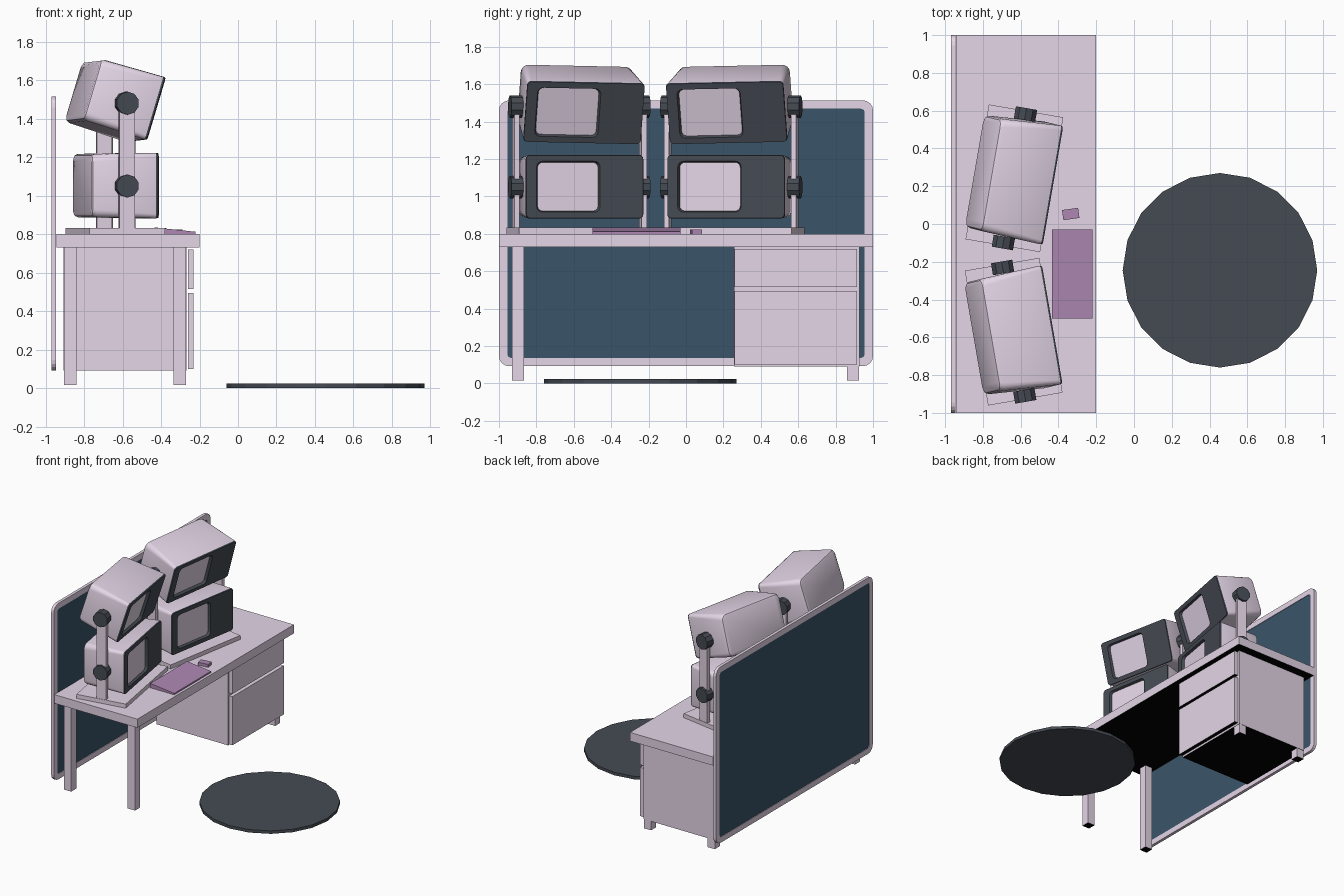
import bpy, bmesh, math
from mathutils import Matrix, Vector

if "Cube" in bpy.data.objects:
    bpy.data.objects.remove(bpy.data.objects["Cube"])


def material(name, rgb):
    m = bpy.data.materials.new(name)
    m.diffuse_color = (*rgb, 1)
    m.use_nodes = True
    m.node_tree.nodes["Principled BSDF"].inputs["Base Color"].default_value = m.diffuse_color
    return m


PALE = material("pale_mauve", (0.79, 0.68, 0.81))
DARK = material("dark_grey", (0.060, 0.070, 0.086))
BLUE = material("slate_blue", (0.042, 0.090, 0.138))
PURPLE = material("purple", (0.42, 0.245, 0.45))
BLACK = material("black", (0.0, 0.0, 0.0))


def finish(name, bm, mats, matrix=Matrix(), smooth=None):
    bmesh.ops.recalc_face_normals(bm, faces=bm.faces)
    me = bpy.data.meshes.new(name)
    bm.to_mesh(me)
    bm.free()
    for m in mats:
        me.materials.append(m)
    ob = bpy.data.objects.new(name, me)
    bpy.context.collection.objects.link(ob)
    ob.matrix_world = matrix
    if smooth:
        bpy.ops.object.select_all(action='DESELECT')
        ob.select_set(True)
        bpy.context.view_layer.objects.active = ob
        bpy.ops.object.shade_smooth_by_angle(angle=math.radians(smooth))
    return ob


def box(name, lo, hi, mat, matrix=Matrix(), black_back=False):
    """Box whose underside (and, if asked, -x side) is black."""
    bm = bmesh.new()
    bmesh.ops.create_cube(bm, size=1)
    for v in bm.verts:
        v.co = Vector([a + (c + 0.5) * (b - a) for a, b, c in zip(lo, hi, v.co)])
    bm.normal_update()
    for f in bm.faces:
        if f.normal.z < -0.9 or (black_back and f.normal.x < -0.9):
            f.material_index = 1
    return finish(name, bm, [mat, BLACK], matrix)


def cylinder(name, sides, r, depth, mat, matrix):
    bm = bmesh.new()
    bmesh.ops.create_cone(bm, cap_ends=True, segments=sides, radius1=r, radius2=r, depth=depth)
    return finish(name, bm, [mat], matrix)


def loft(name, rings, mats, matrix=Matrix(), smooth=None, seg=4):
    """Rounded rectangles along x: (x, centre_y, half_width, half_height, radius, material of next band)."""
    bm = bmesh.new()
    loops = []
    for x, cy, hw, hh, r, _ in rings:
        loop = []
        for k, (sy, sz) in enumerate(((1, 1), (-1, 1), (-1, -1), (1, -1))):
            for i in range(seg + 1):
                a = math.pi / 2 * (k + i / seg)
                loop.append(bm.verts.new((x, cy + sy * (hw - r) + r * math.cos(a),
                                          sz * (hh - r) + r * math.sin(a))))
        loops.append(loop)
    n = len(loops[0])
    for a, b, ring in zip(loops, loops[1:], rings):
        for i in range(n):
            j = (i + 1) % n
            bm.faces.new((a[i], a[j], b[j], b[i])).material_index = ring[5]
    first = bm.faces.new(loops[0])
    last = bm.faces.new(loops[-1])
    last.material_index = rings[-1][5]
    if name == "partition":
        first.material_index = 1
    return finish(name, bm, mats, matrix, smooth)


# partition panel behind the desk: pale frame, blue inset on both sides
w, h = 1.0, 0.711
loft("partition", [
    (-0.966, 0, w - 0.045, h - 0.045, 0.02, 0),
    (-0.970, 0, w - 0.045, h - 0.045, 0.02, 0),
    (-0.970, 0, w, h, 0.055, 0),
    (-0.946, 0, w, h, 0.055, 0),
    (-0.946, 0, w - 0.045, h - 0.045, 0.02, 0),
    (-0.950, 0, w - 0.045, h - 0.045, 0.02, 1)],
    [PALE, BLUE], Matrix.Translation((0, 0, 0.803)))

# desk: the cabinet encloses the two legs at its end
box("desk_top", (-0.942, -1, 0.73), (-0.2, 1, 0.80), PALE)
for x in (-0.905, -0.335):
    for y in (-0.93, 0.86):
        box("desk_leg", (x, y, 0.016), (x + 0.065, y + 0.065, 0.73), PALE)
box("drawer_cabinet", (-0.907, 0.256, 0.090), (-0.268, 0.927, 0.73), PALE)
box("upper_drawer_front", (-0.261, 0.258, 0.515), (-0.230, 0.915, 0.72), PALE, black_back=True)
box("lower_drawer_front", (-0.261, 0.258, 0.100), (-0.230, 0.915, 0.493), PALE, black_back=True)

# keyboard wedge and mouse
keyboard = box("keyboard", (-0.435, -0.5, 0.80), (-0.22, -0.03, 0.835), PURPLE)
for v in keyboard.data.vertices:
    if v.co.z > 0.81 and v.co.x > -0.3:
        v.co.z = 0.812
box("mouse", (-0.043, -0.027, 0), (0.043, 0.027, 0.024), PURPLE,
    Matrix.Translation((-0.335, 0.053, 0.80)) @ Matrix.Rotation(math.radians(8), 4, 'Z'))

# floor disc
cylinder("floor_disc", 20, 0.515, 0.024, DARK, Matrix.Translation((0.455, -0.245, 0.012)))

# casing from its back to the front, then into the recessed screen
CASING = [
    (-0.176, 0, 0.280, 0.143, 0.03, 0),
    (-0.170, 0, 0.294, 0.157, 0.04, 0),
    (-0.152, 0, 0.302, 0.165, 0.04, 0),
    (0.160, 0, 0.319, 0.170, 0.022, 1),
    (0.170, 0, 0.317, 0.168, 0.022, 1),
    (0.170, -0.089, 0.172, 0.136, 0.03, 1),
    (0.150, -0.089, 0.164, 0.130, 0.028, 0)]

# two turned stands, each with a level and a tilted monitor
for cx, cy, s in ((-0.637, -0.57, 1), (-0.633, 0.242, -1)):
    turn = Matrix.Translation((cx, cy, 0)) @ Matrix.Rotation(math.radians(9.8 * s), 4, 'Z')
    box("stand_base", (-0.2, -0.362, 0.80), (0.2, 0.362, 0.833), PALE, turn)
    for side in (-1, 1):
        y = 0.345 * side
        box("stand_post", (-0.04, y - 0.014, 0.833), (0.04, y + 0.014, 1.49), PALE, turn)
        for z in (1.050, 1.480):
            cylinder("pivot_knob", 10, 0.06, 0.064, DARK,
                     turn @ Matrix.Translation((0, y, z)) @ Matrix.Rotation(math.pi / 2, 4, 'X'))
    loft("lower_monitor", CASING, [PALE, DARK],
         turn @ Matrix.Translation((0, 0, 1.052)), 35)
    tilt = (Matrix.Rotation(math.radians(-1.2 * s), 4, 'X')
            @ Matrix.Rotation(math.radians(17), 4, 'Y'))
    loft("upper_monitor", CASING, [PALE, DARK],
         turn @ Matrix.Translation((-0.004, 0, 1.496)) @ tilt, 35)
